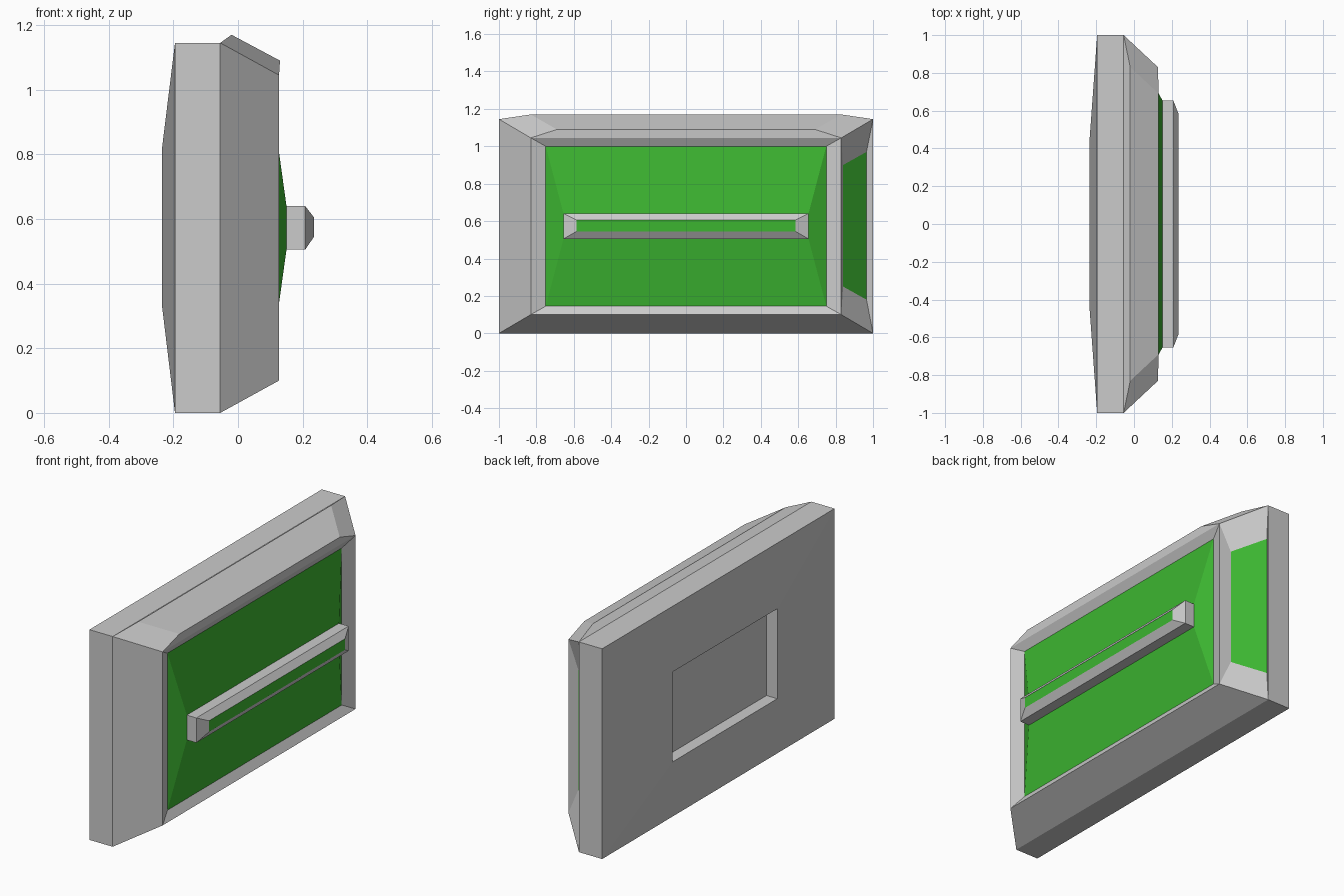
import bpy, bmesh

if "Cube" in bpy.data.objects:
    bpy.data.objects.remove(bpy.data.objects["Cube"])

green = bpy.data.materials.new("green_panel")
green.diffuse_color = (0.045, 0.46, 0.03, 1)
green.use_nodes = True
green.node_tree.nodes["Principled BSDF"].inputs["Base Color"].default_value = green.diffuse_color


def rect(x, hy, z0, z1):
    """Rectangle facing +x, centred on y = 0."""
    return [(x, -hy, z0), (x, hy, z0), (x, hy, z1), (x, -hy, z1)]


def make(name, rings, cap_start=False, cap_end=False, skip=(), mats=(), end_mat=0, closed=True):
    """Loft flat quads through rings; skip holds (ring, side) pairs left open."""
    bm = bmesh.new()
    vs = [[bm.verts.new(p) for p in r] for r in rings]
    for i in range(len(vs) - 1):
        n = len(vs[i])
        for j in range(n if closed else n - 1):
            if (i, j) not in skip:
                k = (j + 1) % n
                bm.faces.new((vs[i][j], vs[i][k], vs[i + 1][k], vs[i + 1][j]))
    if cap_start:
        bm.faces.new(vs[0][::-1])
    if cap_end:
        bm.faces.new(vs[-1]).material_index = end_mat
    mesh = bpy.data.meshes.new(name)
    bm.to_mesh(mesh)
    bm.free()
    for m in mats:
        mesh.materials.append(m)
    obj = bpy.data.objects.new(name, mesh)
    bpy.context.collection.objects.link(obj)
    return obj


# housing: back recess, sloped back, slab edge, front bevel, front recess wall
# (one side bevel and the top bevel are left open for the parts below)
slab = rect(-0.055, 1.0, 0, 1.145)
front = rect(0.127, 0.83, 0.10, 1.045)
recess = rect(0.10, 0.75, 0.145, 1.0)
make("housing", [
    rect(-0.17, 0.45, 0.33, 0.82),
    rect(-0.235, 0.45, 0.33, 0.82),
    rect(-0.195, 1.0, 0, 1.145),
    slab, front, recess,
], cap_start=True, skip={(3, 1), (3, 2)})

# sunken frame and green pane in the side bevel
pane = [(-0.075, 0.965, 0.18), (-0.075, 0.965, 0.97), (0.06, 0.84, 0.90), (0.06, 0.84, 0.25)]
make("side_frame", [[slab[1], slab[2], front[2], front[1]], pane])
make("side_pane", [pane], cap_end=True, mats=[green])

# raised crest along the top bevel
make("top_crest", [
    [slab[3], (-0.02, -0.83, 1.17), (0.13, -0.69, 1.09), front[3]],
    [slab[2], (-0.02, 0.83, 1.17), (0.13, 0.69, 1.09), front[2]],
], cap_start=True, cap_end=True, closed=False)

# hipped green front panel
make("front_panel", [recess, rect(0.15, 0.655, 0.505, 0.64)], cap_end=True, mats=[green])

# bar with tapered edge and green face
grey = bpy.data.materials.new("grey_bar")
make("front_bar", [
    rect(0.15, 0.655, 0.505, 0.64),
    rect(0.208, 0.655, 0.505, 0.64),
    rect(0.235, 0.585, 0.545, 0.605),
], cap_end=True, mats=[grey, green], end_mat=1)

# consistent outward normals
for obj, flip in ((o, o.name == "side_frame") for o in bpy.context.collection.objects):
    bm = bmesh.new()
    bm.from_mesh(obj.data)
    if obj.name in ("top_crest",):
        bmesh.ops.recalc_face_normals(bm, faces=bm.faces)
        bm.normal_update()
        up = max(bm.faces, key=lambda f: f.calc_center_median().z + f.calc_area())
        if up.normal.z < 0:
            bmesh.ops.reverse_faces(bm, faces=bm.faces)
    bm.to_mesh(obj.data)
    bm.free()
